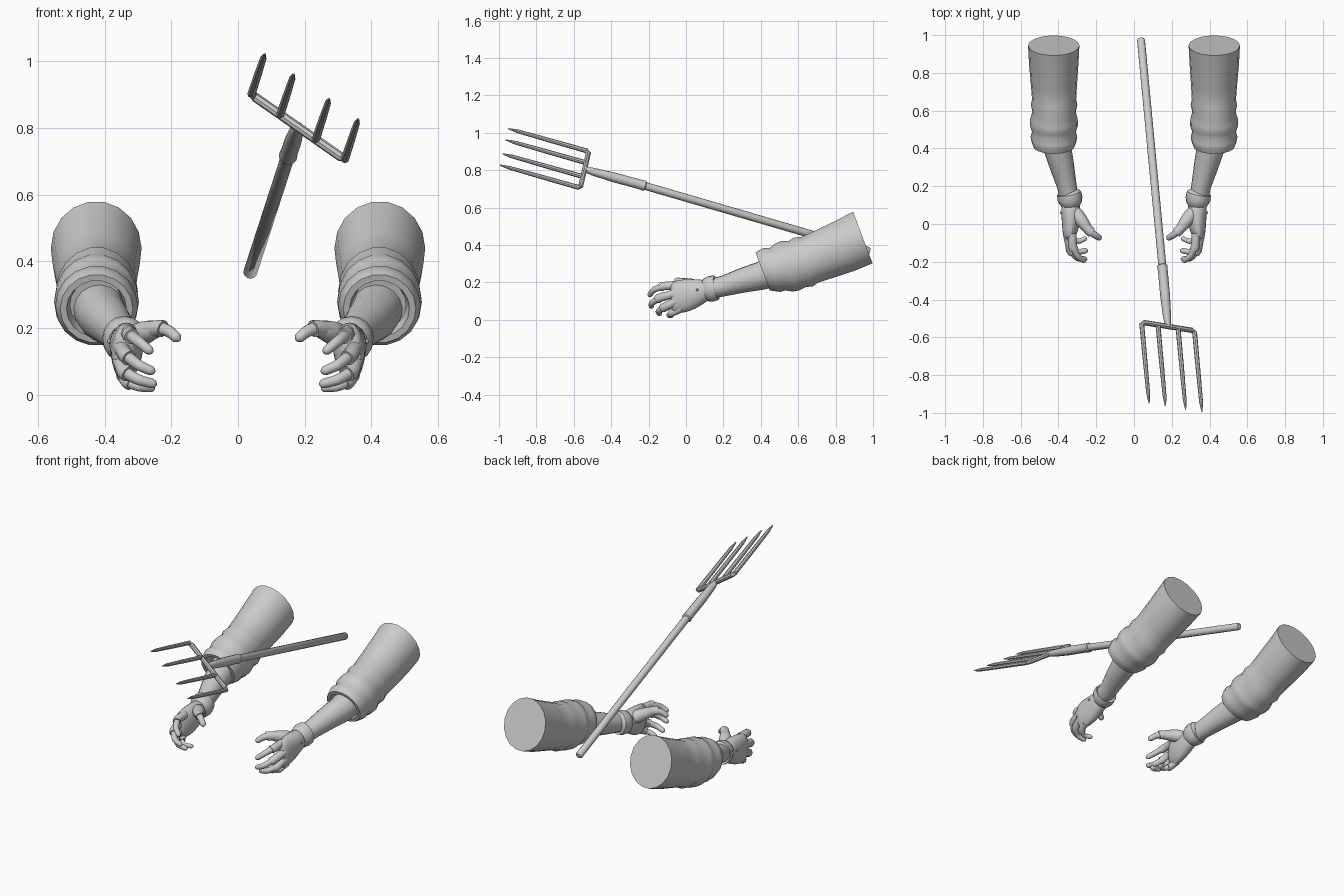
import bpy, bmesh, math
from mathutils import Vector

cube = bpy.data.objects.get("Cube")
if cube:
    bpy.data.objects.remove(cube, do_unlink=True)

grey = bpy.data.materials.new("plain grey")
grey.use_nodes = True
COLOUR = (0.6, 0.6, 0.6, 1)
grey.diffuse_color = COLOUR
grey.node_tree.nodes["Principled BSDF"].inputs["Base Color"].default_value = COLOUR


def finish(name, bm, subdiv=0, angle=40):
    bmesh.ops.recalc_face_normals(bm, faces=bm.faces[:])
    mesh = bpy.data.meshes.new(name)
    bm.to_mesh(mesh)
    bm.free()
    mesh.materials.append(grey)
    obj = bpy.data.objects.new(name, mesh)
    bpy.context.collection.objects.link(obj)
    if subdiv:
        mod = obj.modifiers.new("smooth", 'SUBSURF')
        mod.levels = mod.render_levels = subdiv
    bpy.ops.object.select_all(action='DESELECT')
    obj.select_set(True)
    bpy.context.view_layer.objects.active = obj
    bpy.ops.object.shade_smooth_by_angle(angle=math.radians(angle))
    return obj


def loft(name, rings, sides=12, side=1, axis=None, subdiv=0, angle=40):
    """Skin elliptical rings (centre, half width, half height); side -1 mirrors in x."""
    bm = bmesh.new()
    loops = []
    centres = [Vector(r[0]) for r in rings]
    for i, (c, ra, rb) in enumerate(rings):
        if axis:
            d = Vector(axis)
        else:
            d = centres[min(i + 1, len(rings) - 1)] - centres[max(i - 1, 0)]
        u = d.cross(Vector((0, 0, 1))).normalized()
        v = u.cross(d).normalized()
        loop = []
        for k in range(sides):
            a = math.tau * k / sides
            p = centres[i] + u * ra * math.cos(a) + v * rb * math.sin(a)
            loop.append(bm.verts.new((p.x * side, p.y, p.z)))
        loops.append(loop)
    for a, b in zip(loops, loops[1:]):
        for k in range(sides):
            n = (k + 1) % sides
            bm.faces.new((a[k], a[n], b[n], b[k]))
    bm.faces.new(loops[0])
    bm.faces.new(loops[-1])
    return finish(name, bm, subdiv, angle)


def tube(name, path, radii, **kw):
    return loft(name, [(p, r, r) for p, r in zip(path, radii)], **kw)


def finger(name, joints, r, side):
    """Bare finger with a rounded tip, and a short glove sleeve at its root."""
    pts = [Vector(j) for j in joints]
    tip = pts[-1] - pts[-2]
    path, radii = [], []
    for i, (a, b) in enumerate(zip(pts, pts[1:])):
        for t in (0, 0.5):
            path.append(a.lerp(b, t))
            radii.append(r * (1 - 0.1 * i - (0.08 if t else 0)))
    path += [pts[-1] - tip * 0.12, pts[-1], pts[-1] + tip.normalized() * r * 0.35]
    radii += [r * 0.72, r * 0.58, r * 0.25]
    tube(name, path, radii, sides=10, side=side, subdiv=1)
    root = [pts[0], pts[0].lerp(pts[1], 0.5), pts[1], pts[1].lerp(pts[2], 0.25)]
    tube(name + "_glove", root, [r * 1.12, r * 1.06, r * 1.08, r * 1.1],
         sides=10, side=side)


# Sleeve rings run from the shoulder end to the cuff, then turn inward
SLEEVE = [((.425, .945, .44), .136, .15), ((.425, .85, .395), .131, .145),
          ((.424, .75, .355), .123, .138), ((.423, .66, .32), .117, .132),
          ((.423, .63, .31), .123, .142), ((.423, .595, .298), .115, .134),
          ((.424, .555, .288), .126, .143), ((.424, .52, .278), .127, .138),
          ((.424, .49, .27), .116, .123), ((.424, .46, .267), .124, .128),
          ((.424, .43, .262), .117, .118), ((.424, .41, .258), .109, .11),
          ((.424, .41, .258), .09, .09), ((.424, .46, .27), .08, .08)]

FOREARM = [((.42, .5, .265), .078, .082), ((.405, .4, .235), .074, .076),
           ((.38, .3, .21), .064, .066), ((.355, .2, .18), .052, .055),
           ((.338, .1, .16), .05, .052)]

GLOVE_CUFF = [((.345, .165, .172), .05, .05), ((.344, .163, .172), .064, .066),
              ((.339, .135, .166), .067, .07), ((.336, .11, .16), .059, .064),
              ((.335, .09, .156), .045, .05)]

PALM = [((.337, .13, .163), .05, .053), ((.335, .08, .152), .052, .068),
        ((.334, .03, .138), .051, .085), ((.336, -.02, .125), .046, .092),
        ((.343, -.06, .12), .036, .088), ((.348, -.085, .12), .022, .07)]

FINGERS = {
    "index_finger": [(.328, -.05, .185), (.325, -.12, .18),
                     (.298, -.175, .16), (.262, -.195, .13)],
    "middle_finger": [(.35, -.06, .14), (.336, -.14, .118),
                      (.298, -.185, .088), (.255, -.185, .07)],
    "ring_finger": [(.352, -.05, .1), (.34, -.115, .068),
                    (.3, -.15, .045), (.25, -.14, .032)],
    "little_finger": [(.345, -.025, .06), (.33, -.075, .037),
                      (.295, -.095, .023), (.255, -.075, .02)],
}

for label, s in (("left", 1), ("right", -1)):
    loft(label + "_sleeve", SLEEVE, sides=18, side=s, axis=(0, -.93, -.35), angle=50)
    loft(label + "_forearm", FOREARM, sides=16, side=s)
    loft(label + "_glove_cuff", GLOVE_CUFF, sides=16, side=s)
    loft(label + "_palm", PALM, sides=14, side=s, subdiv=1)
    for part, joints in FINGERS.items():
        r = .019 if part == "little_finger" else .022
        finger(label + "_" + part, joints, r, s)
    # Thumb with its fleshy root
    tube(label + "_thumb_root", [(.325, .085, .165), (.3, .045, .178), (.265, .0, .193),
                                 (.235, -.035, .198)], [.03, .042, .033, .025],
         side=s, subdiv=1)
    finger(label + "_thumb", [(.27, .0, .195), (.232, -.04, .2),
                              (.205, -.06, .19), (.18, -.075, .168)], .024, s)
    # Stud on the back of the glove
    bm = bmesh.new()
    bmesh.ops.create_uvsphere(bm, u_segments=8, v_segments=6, radius=.007)
    bmesh.ops.translate(bm, verts=bm.verts[:], vec=(.386 * s, .06, .16))
    finish(label + "_glove_stud", bm)

# Garden fork: wooden shaft, metal socket, cross bar and four tines
shaft_end, socket_end = Vector((.037, .975, .368)), Vector((.15, -.22, .716))
neck = Vector((.18, -.545, .805))
along = (socket_end - shaft_end).normalized()
tube("fork_shaft", [shaft_end - along * .008, shaft_end, socket_end + along * .1],
     [.015, .021, .021], sides=12)
tube("fork_socket", [socket_end - along * .005, socket_end, socket_end + along * .03,
                     socket_end.lerp(neck, .5), socket_end.lerp(neck, .85), neck],
     [.021, .028, .026, .026, .021, .014], sides=12)

bar_a, bar_b = Vector((.04, -.52, .9)), Vector((.32, -.565, .705))
tine = Vector((.04, -.43, .122))
bar = (bar_b - bar_a).normalized()
step = tine.normalized() * .02
tube("fork_bar", [bar_a + step * .6 + bar * .004, bar_a + bar * .015,
                  bar_b - bar * .015, bar_b + step * .6 - bar * .004],
     [.012, .014, .014, .012], sides=8)
for i, t in enumerate((0, .31, .69, 1)):
    base = bar_a.lerp(bar_b, t)
    tube("fork_tine_%d" % (i + 1), [base + step * .3, base + tine * .5,
                                    base + tine * .88, base + tine],
         [.013, .012, .01, .003], sides=8)
